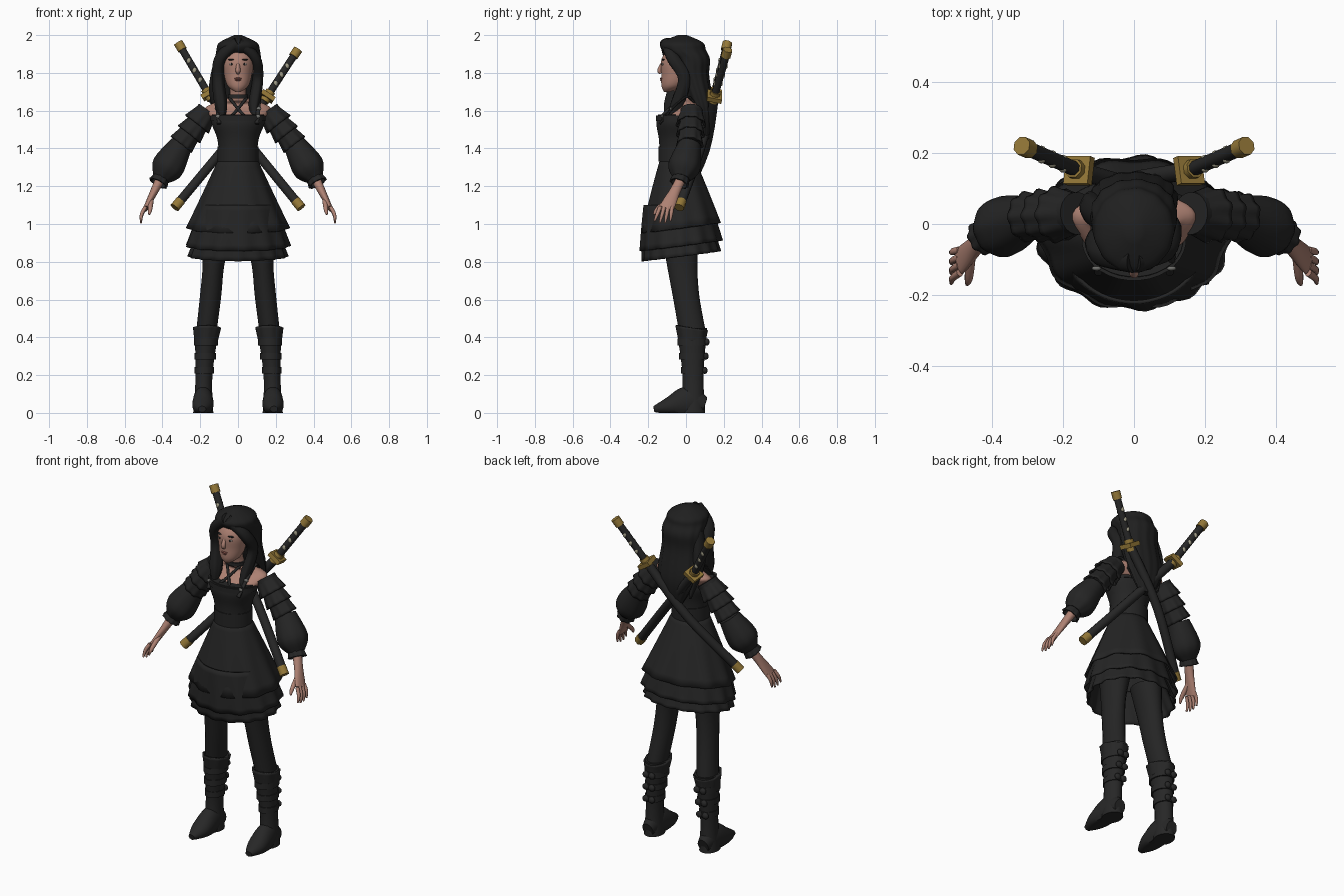
import bpy, bmesh, math
from mathutils import Vector, Matrix

if "Cube" in bpy.data.objects:
    bpy.data.objects.remove(bpy.data.objects["Cube"])


def material(name, red, green, blue):
    mat = bpy.data.materials.new(name)
    mat.use_nodes = True
    mat.diffuse_color = (red, green, blue, 1)
    shader = next(node for node in mat.node_tree.nodes if node.type == 'BSDF_PRINCIPLED')
    shader.inputs["Base Color"].default_value = mat.diffuse_color
    shader.inputs["Roughness"].default_value = .8
    return mat


SKIN = material("skin", .42, .22, .17)
CLOTH = material("black cloth", .018, .018, .018)
HAIR = material("black hair", .014, .014, .014)
LEATHER = material("dark leather", .02, .02, .02)
GOLD = material("gold", .3, .19, .04)
CREAM = material("cream wrap", .35, .33, .24)
WHITE = material("eye white", .5, .45, .42)
LIPS = material("lips", .28, .1, .08)
STEEL = material("grey buckle", .16, .16, .15)
SIDES = ((1, "left_"), (-1, "right_"))


def finish(name, bm, mat):
    bmesh.ops.recalc_face_normals(bm, faces=bm.faces)
    mesh = bpy.data.meshes.new(name)
    bm.to_mesh(mesh)
    bm.free()
    mesh.materials.append(mat)
    mesh.shade_smooth()
    mesh.set_sharp_from_angle(angle=math.radians(50))
    obj = bpy.data.objects.new(name, mesh)
    bpy.context.scene.collection.objects.link(obj)
    return obj


def listed(value, count):
    return list(value) if isinstance(value, (list, tuple)) else [value] * count


def spline(keys, steps):
    """Pass a smooth curve through the key stations."""
    last = len(keys) - 1
    result = []
    for i in range(last):
        a, b, c, d = (Vector(keys[min(max(k, 0), last)]) for k in range(i - 1, i + 3))
        for step in range(steps):
            t = step / steps
            bend = 2 * a - 5 * b + 4 * c - d + t * (3 * (b - c) + d - a)
            result.append(b + t / 2 * (c - a + t * bend))
    return result + [Vector(keys[last])]


def sweep(name, path, widths, mat, depth=1, sides=20, steps=5, ref=(0, 1, 0),
          flat=False, hollow=False, ruffle=0, folds=9, tilt=0):
    """Loft elliptical rings along a path; ruffles and tilt grow towards its end."""
    count = len(path)
    keys = [(*point, width, ratio) for point, width, ratio
            in zip(path, listed(widths, count), listed(depth, count))]
    stations = spline(keys, steps)
    last = len(stations) - 1
    bm = bmesh.new()
    rings = []
    for i, station in enumerate(stations):
        centre, width, ratio = Vector(station[:3]), station[3], station[4]
        ahead, behind = stations[min(i + 1, last)], stations[max(i - 1, 0)]
        along = Vector((0, 0, 1)) if flat else Vector((ahead - behind)[:3]).normalized()
        side = Vector(ref).cross(along).normalized()
        up = along.cross(side)
        ring = []
        for j in range(sides):
            angle = math.tau * (j + .5) / sides
            size = width * (1 + ruffle * i / last * math.cos(folds * angle))
            offset = side * math.cos(angle) + up * ratio * math.sin(angle)
            point = centre + offset * size
            point.z = max(0, point.z + tilt * i / last * (point.y - centre.y))
            ring.append(bm.verts.new(point))
        rings.append(ring)
    for ring, following in zip(rings, rings[1:]):
        for j in range(sides):
            k = (j + 1) % sides
            bm.faces.new((ring[j], ring[k], following[k], following[j]))
    if not hollow:
        bm.faces.new(rings[0])
        bm.faces.new(rings[-1])
    obj = finish(name, bm, mat)
    if hollow:
        obj.modifiers.new("cloth thickness", 'SOLIDIFY').thickness = .01


def pair(name, path, widths, mat, **options):
    for side, label in SIDES:
        mirrored = [(side * x, y, z) for x, y, z in path]
        sweep(label + name, mirrored, widths, mat, **options)


def ball(name, centre, size, mat):
    bm = bmesh.new()
    place = Matrix.Translation(centre) @ Matrix.Diagonal((*size, 1))
    bmesh.ops.create_uvsphere(bm, u_segments=14, v_segments=8, radius=1, matrix=place)
    finish(name, bm, mat)


def ball_pair(name, centre, size, mat):
    for side, label in SIDES:
        ball(label + name, (side * centre[0], *centre[1:]), size, mat)


def band(name, centre, height, width, depth, mat, make=sweep):
    half = Vector((0, 0, height / 2))
    centre = Vector(centre)
    make(name, [centre - half, centre + half], width, mat, depth=depth, sides=32, steps=1, flat=True)


# Head, neck and shoulders
sweep("head", [(0, -.03, 1.97), (0, -.04, 1.88), (0, -.05, 1.79), (0, -.07, 1.73), (0, -.1, 1.7)],
      [.02, .08, .074, .055, .015], SKIN, depth=1.1, flat=True)
sweep("neck_and_shoulders", [(0, -.03, 1.75), (0, -.01, 1.67), (0, .02, 1.64), (0, .02, 1.61), (0, -.03, 1.56)],
      [.043, .05, .13, .175, .14], SKIN, depth=[1.1, .9, .4, .4, .7], sides=28, flat=True)
sweep("nose", [(0, -.12, 1.86), (0, -.14, 1.815), (0, -.13, 1.8)], [.007, .013, .01], SKIN,
      sides=10, ref=(1, 0, 0))
ball("upper_lip", (0, -.13, 1.77), (.02, .008, .005), LIPS)
ball("lower_lip", (0, -.128, 1.762), (.016, .009, .006), LIPS)
ball_pair("eye", (.033, -.12, 1.846), (.014, .008, .006), WHITE)
ball_pair("iris", (.033, -.125, 1.846), (.006, .005, .006), HAIR)
ball_pair("eyebrow", (.035, -.12, 1.87), (.02, .01, .004), HAIR)
ball_pair("ear", (.08, -.03, 1.82), (.01, .016, .026), SKIN)

# Hair: long mass behind the face plus framing locks
sweep("hair", [(0, -.02, 2), (0, -.02, 1.96), (0, -.01, 1.92), (0, .03, 1.87), (0, .04, 1.78),
               (0, .09, 1.6), (0, .1, 1.45)],
      [.02, .1, .115, .12, .117, .115, .04], HAIR, depth=[1.2, 1.1, 1, .8, .7, .5, .5],
      sides=52, flat=True, ruffle=.04, folds=13)


def lock(name, path, width):
    taper = [width] * (len(path) - 1) + [width / 5]
    sweep(name, path, taper, HAIR, depth=1.2, sides=24, ruffle=.08, folds=6)


PARTING = (0, -.1, 1.96)
lock("right_front_lock", [PARTING, (-.09, -.08, 1.88), (-.105, -.05, 1.77), (-.09, -.08, 1.63), (-.08, -.11, 1.55)], .032)
lock("left_front_lock", [PARTING, (.09, -.07, 1.88), (.105, -.01, 1.77), (.085, -.05, 1.63), (.09, -.1, 1.56)], .028)
lock("right_long_lock", [(-.09, .02, 1.88), (-.12, .05, 1.7), (-.09, .09, 1.5)], .033)

# Bodice and its bands
WAIST = -.045
sweep("bodice", [(0, WAIST, z) for z in (1.35, 1.45, 1.53, 1.58)], [.1, .11, .14, .138], CLOTH,
      depth=[.95, .9, .8, .75], sides=32, flat=True)
band("waistband", (0, WAIST, 1.37), .08, .108, .93, CLOTH)
band("chest_band", (0, WAIST, 1.56), .03, .147, .78, CLOTH)


# Three flaring skirt tiers, higher at the back
def tier(name, top, hem, waist_width, hem_width, folds):
    sweep(name, [(0, WAIST, top), (0, -.025, hem)], [waist_width, hem_width], CLOTH, depth=[.9, .79],
          sides=80, steps=6, flat=True, hollow=True, ruffle=.03, folds=folds, tilt=.13)


tier("skirt_upper_tier", 1.35, .98, .1, .268, 10)
tier("skirt_middle_tier", 1.1, .885, .2, .274, 13)
tier("skirt_lower_tier", 1, .83, .2, .262, 16)

# Choker and harness straps
band("choker", (0, -.015, 1.675), .02, .054, 1, LEATHER)
pair("neck_strap", [(.045, -.04, 1.667), (0, -.09, 1.61), (-.04, -.135, 1.565)], .008, LEATHER,
     sides=8, ref=(1, 0, 0))
pair("harness_strap", [(.09, .08, 1.56), (.11, .02, 1.67), (.11, -.05, 1.635), (.1, -.14, 1.53)], .007,
     LEATHER, depth=1.6, sides=8, ref=(1, 0, 0))
ball_pair("upper_buckle", (.11, -.08, 1.61), (.014, .007, .01), STEEL)
ball_pair("lower_buckle", (.105, -.125, 1.57), (.014, .007, .01), STEEL)

# Sleeves: ruffled upper arm, full lower puff and frilled cuff
SHOULDER, ELBOW = Vector((.16, .03, 1.6)), Vector((.3, .02, 1.42))
WRIST, KNUCKLES = Vector((.41, -.025, 1.24)), Vector((.49, -.105, 1.08))
pair("upper_sleeve", [SHOULDER, ELBOW], .06, CLOTH)
for i in range(3):
    start = i * .3
    pair("arm_ruffle_%d" % i, [SHOULDER.lerp(ELBOW, start), SHOULDER.lerp(ELBOW, start + .4)],
         [.055, .078 - i * .004], CLOTH, sides=45, hollow=True, ruffle=.06)
pair("sleeve_puff", [ELBOW, ELBOW.lerp(WRIST, .65), WRIST], [.06, .085, .045], CLOTH,
     sides=40, ruffle=.03, folds=8)
pair("cuff", [WRIST.lerp(ELBOW, .1), WRIST.lerp(KNUCKLES, .15)], [.04, .052], CLOTH,
     sides=45, hollow=True, ruffle=.06)

# Hands
pair("hand", [WRIST, WRIST.lerp(KNUCKLES, .5), KNUCKLES], [.026, .02, .013], SKIN, depth=[1, 1.5, 3])
for i in range(4):
    spread = i - 1.5
    root = KNUCKLES + Vector((0, spread * .021, .01))
    tip = KNUCKLES + Vector((.024, spread * .028 - .02, abs(spread) * .01 - .08))
    middle = root.lerp(tip, .5) + Vector((.008, 0, 0))
    pair("finger_%d" % i, [root, middle, tip], [.011, .01, .005], SKIN, sides=8)
pair("thumb", [WRIST.lerp(KNUCKLES, .6), KNUCKLES + Vector((-.025, -.045, 0)),
               KNUCKLES + Vector((-.02, -.065, -.03))], [.015, .012, .005], SKIN, sides=10)

# Legs and boots
HIP, THIGH, KNEE = Vector((.11, -.03, .95)), Vector((.13, -.02, .78)), Vector((.145, 0, .62))
BOOT_TOP, ANKLE, HEEL = Vector((.165, .03, .45)), Vector((.18, .037, .2)), Vector((.184, .035, 0))
pair("leg", [HIP, THIGH, KNEE, BOOT_TOP], [.08, .058, .057, .055], CLOTH, depth=[1.2, 1.4, 1.25, 1.3], flat=True)
pair("boot_shaft", [BOOT_TOP, ANKLE, HEEL], [.066, .045, .054], LEATHER, depth=1.25, flat=True)
pair("boot_foot", [(.184, .1, .04), (.184, .02, .06), (.187, -.09, .035), (.19, -.17, .02)],
     [.035, .052, .054, .02], LEATHER, depth=[1.2, 1.6, .9, .8], ref=(0, 0, 1))
pair("boot_cuff", [BOOT_TOP.lerp(ANKLE, .3), BOOT_TOP], [.062, .074], LEATHER, depth=1.15,
     sides=45, flat=True, hollow=True, ruffle=.03, tilt=-.15)
for i in range(3):
    centre = BOOT_TOP.lerp(ANKLE, .3 * (i + 1))
    width = .063 - i * .006
    band("boot_strap_%d" % i, centre, .035, width, 1.25, LEATHER, make=pair)
    for half, offset in (("inner", -.02), ("outer", .02)):
        knot = centre + Vector((offset, width * 1.25, 0))
        ball_pair("boot_bow_%s_%d" % (half, i), knot, (.02, .014, .019), LEATHER)


# Two sheathed swords crossed on the back
def sword(name, side, rise, bow):
    pommel = Vector((side * .305, .215, 1.92 + rise))
    guard = Vector((side * .155, .15, 1.68 + rise / 3))
    tip = Vector((side * -.32, -.03, 1.105))
    middle = guard.lerp(tip, .5) + Vector((0, bow, 0))
    grip, end = (guard - pommel).normalized(), (tip - middle).normalized()

    def rod(part, centre, length, width, mat, sides=8):
        half = (end if centre == tip else grip) * length / 2
        sweep(name + part, [centre - half, centre + half], width, mat, sides=sides, steps=1)

    rod("_grip", pommel.lerp(guard, .5), (guard - pommel).length, .021, LEATHER)
    rod("_pommel", pommel, .045, .027, GOLD)
    rod("_guard", guard, .025, .056, GOLD, sides=4)
    rod("_collar", guard, .065, .028, GOLD)
    rod("_sheath_tip", tip, .05, .028, GOLD)
    for i in range(3):
        wrap = pommel.lerp(guard, .3 + i * .2)
        for face, offset in (("front", -.016), ("back", .016)):
            ball("%s_wrap_%s_%d" % (name, face, i), wrap + Vector((0, offset, 0)), (.011, .009, .015), CREAM)
    sweep(name + "_sheath", [guard, middle, tip], .025, LEATHER, sides=12)


sword("right_sword", -1, .02, .015)
sword("left_sword", 1, -.015, .04)
